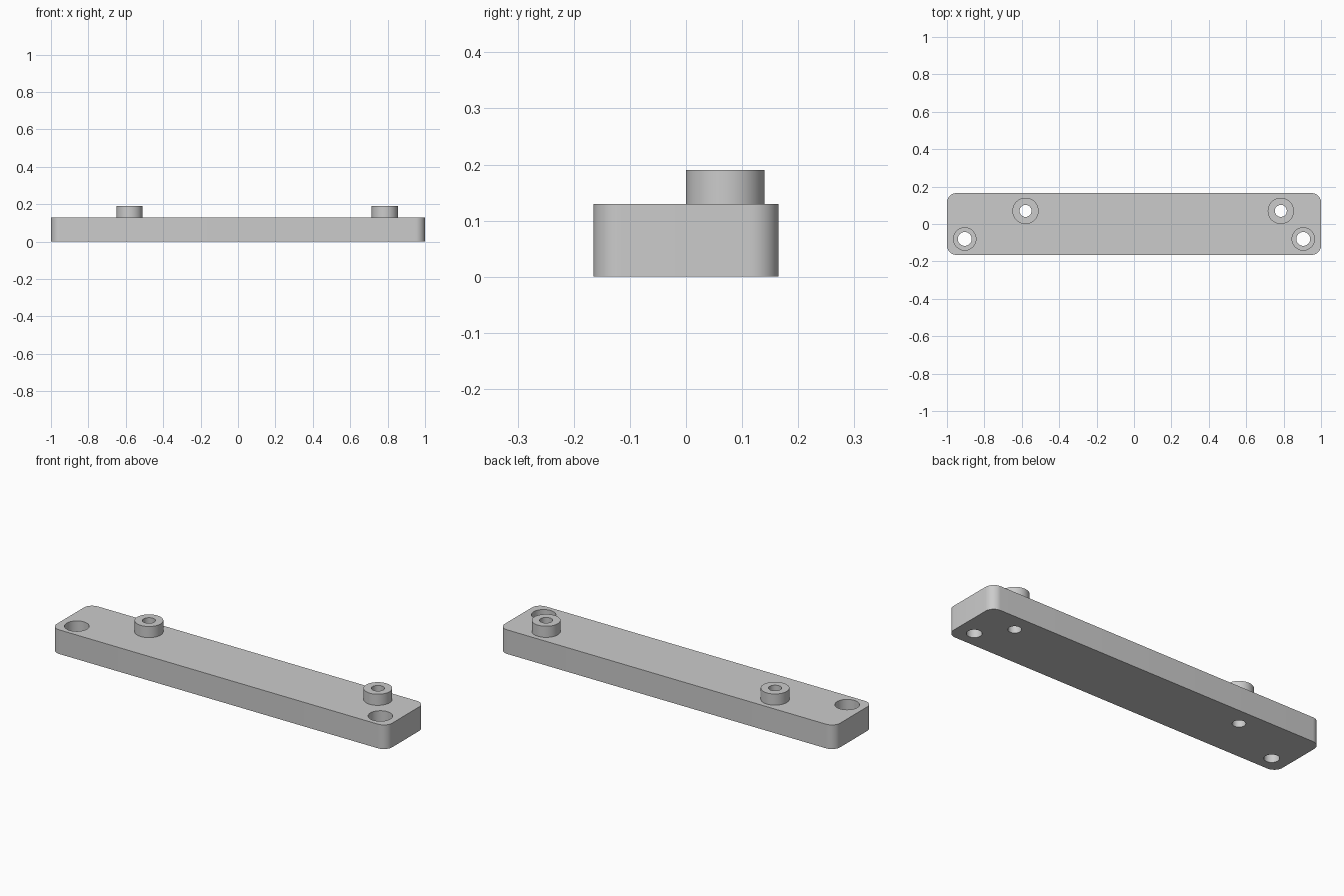
import bpy
import bmesh
import math

if "Cube" in bpy.data.objects:
    bpy.data.objects.remove(bpy.data.objects["Cube"], do_unlink=True)

LENGTH, WIDTH, HEIGHT = 2.0, 0.33, 0.13
BOSS_TOP = 0.19
BOSSES = [(-0.58, 0.07), (0.785, 0.07)]
SCREW_HOLES = [(-0.905, -0.08), (0.905, -0.08)]

grey = bpy.data.materials.new("plain grey")
grey.use_nodes = True
colour = (0.6, 0.6, 0.6, 1)
grey.diffuse_color = colour
grey.node_tree.nodes["Principled BSDF"].inputs["Base Color"].default_value = colour


def cylinder(name, xy, radius, low, high):
    bpy.ops.mesh.primitive_cylinder_add(
        vertices=64, radius=radius, depth=high - low,
        location=(xy[0], xy[1], (low + high) / 2))
    obj = bpy.context.object
    obj.name = name
    obj.data.materials.append(grey)
    return obj


def combine(body, tool, operation):
    mod = body.modifiers.new(tool.name, 'BOOLEAN')
    mod.operation = operation
    mod.solver = 'EXACT'
    mod.object = tool
    bpy.context.view_layer.objects.active = body
    bpy.ops.object.modifier_apply(modifier=mod.name)
    bpy.data.objects.remove(tool, do_unlink=True)


# Bar with rounded vertical corners
bm = bmesh.new()
bmesh.ops.create_cube(bm, size=1)
for v in bm.verts:
    v.co.x *= LENGTH
    v.co.y *= WIDTH
    v.co.z = (v.co.z + 0.5) * HEIGHT
upright = [e for e in bm.edges if abs(e.verts[0].co.z - e.verts[1].co.z) > 0.01]
bmesh.ops.bevel(bm, geom=upright, offset=0.05, segments=12, profile=0.5, affect='EDGES')
mesh = bpy.data.meshes.new("mounting_bar")
bm.to_mesh(mesh)
bm.free()
bar = bpy.data.objects.new("mounting_bar", mesh)
bpy.context.collection.objects.link(bar)
mesh.materials.append(grey)

# Raised bosses with through holes
for xy in BOSSES:
    combine(bar, cylinder("boss", xy, 0.07, HEIGHT - 0.03, BOSS_TOP), 'UNION')
    combine(bar, cylinder("boss_hole", xy, 0.032, -0.1, 0.3), 'DIFFERENCE')

# Counterbored screw holes at the ends
for xy in SCREW_HOLES:
    combine(bar, cylinder("screw_hole", xy, 0.037, -0.1, 0.3), 'DIFFERENCE')
    combine(bar, cylinder("counterbore", xy, 0.06, HEIGHT - 0.07, 0.3), 'DIFFERENCE')

# Smooth round walls, sharp rims
bpy.ops.object.select_all(action='DESELECT')
bar.select_set(True)
bpy.context.view_layer.objects.active = bar
bpy.ops.object.shade_smooth_by_angle(angle=math.radians(30))
